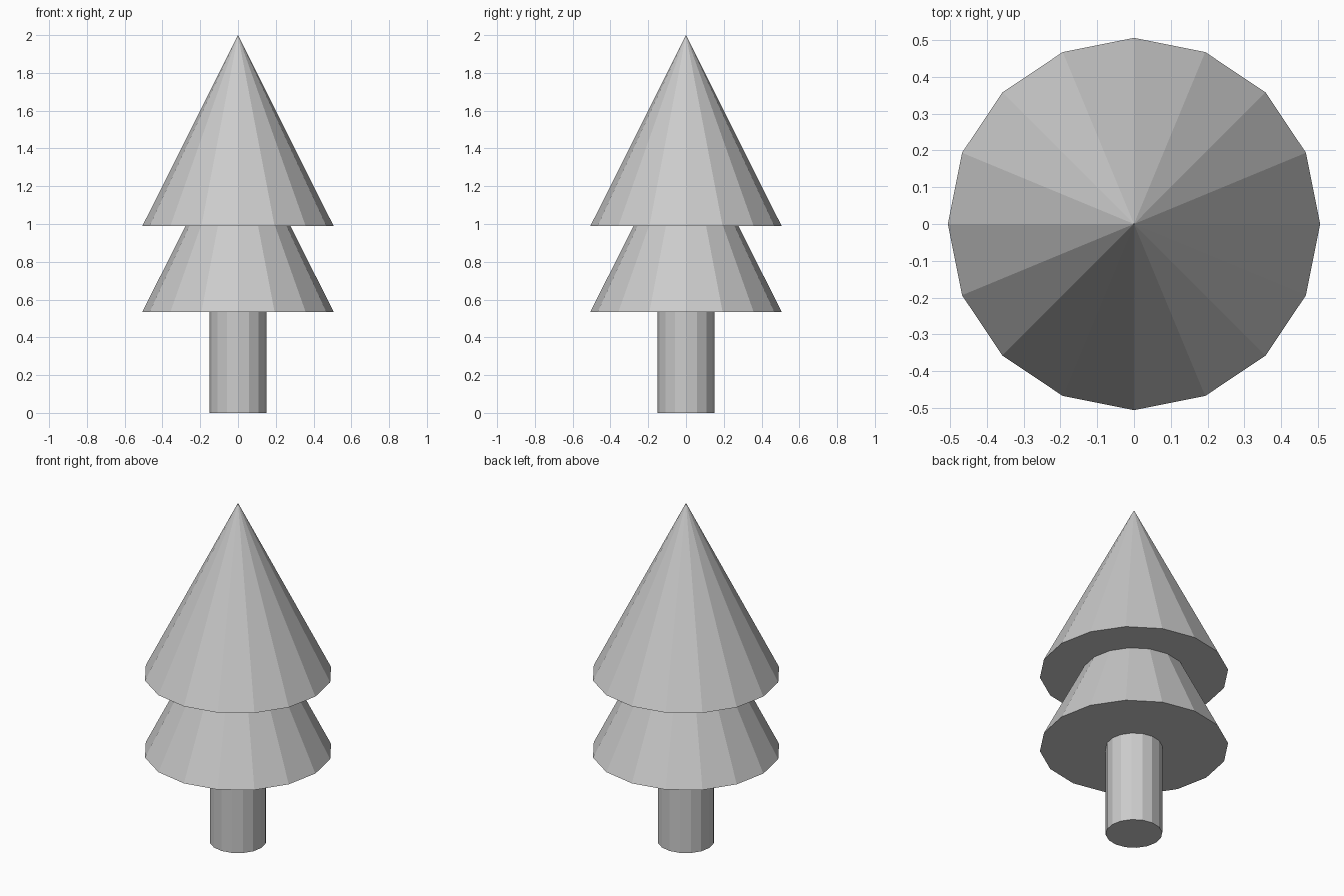
import bpy

if "Cube" in bpy.data.objects:
    bpy.data.objects.remove(bpy.data.objects["Cube"])

SIDES = 16


def finish(name):
    bpy.context.object.name = name
    bpy.context.object.data.name = name


def foliage(name, base, radius=0.506, height=1.01):
    bpy.ops.mesh.primitive_cone_add(vertices=SIDES, radius1=radius, radius2=0,
                                    depth=height, location=(0, 0, base + height / 2))
    finish(name)


# Trunk, reaching just into the lower foliage
trunk_height = 0.54
bpy.ops.mesh.primitive_cylinder_add(vertices=SIDES, radius=0.152, depth=trunk_height,
                                    location=(0, 0, trunk_height / 2))
finish("trunk")

# Two identical overlapping foliage cones
foliage("lower_foliage", 0.535)
foliage("upper_foliage", 0.99)
